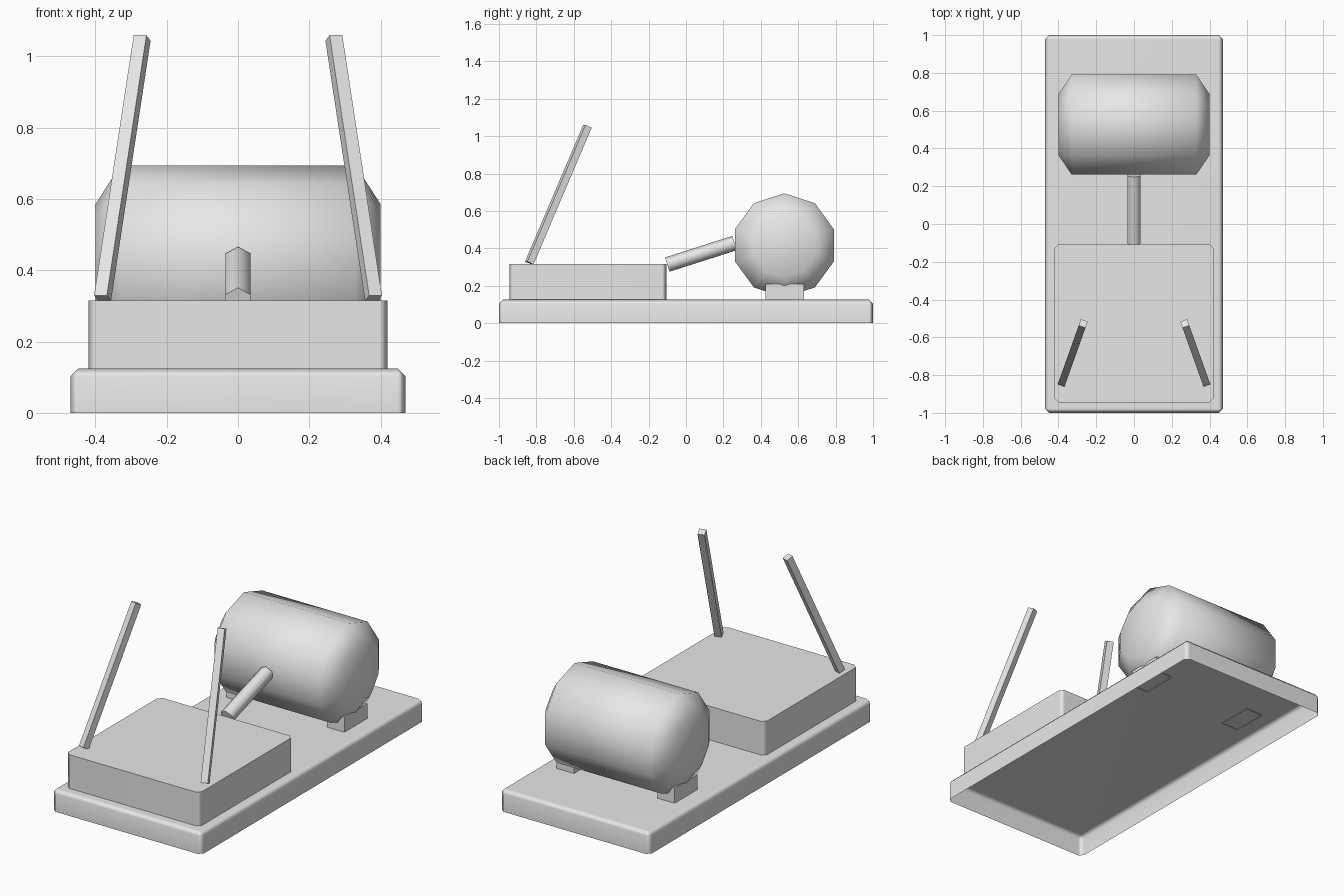
import bpy, bmesh, math
from mathutils import Vector, Matrix

if "Cube" in bpy.data.objects:
    bpy.data.objects.remove(bpy.data.objects["Cube"])

grey = bpy.data.materials.new("light_grey")
grey.diffuse_color = (0.8, 0.8, 0.8, 1)
grey.use_nodes = True
grey.node_tree.nodes["Principled BSDF"].inputs["Base Color"].default_value = grey.diffuse_color


def finish(name, bm, smooth=None):
    me = bpy.data.meshes.new(name)
    bm.to_mesh(me)
    bm.free()
    me.materials.append(grey)
    ob = bpy.data.objects.new(name, me)
    bpy.context.collection.objects.link(ob)
    if smooth is not None:
        bpy.ops.object.select_all(action='DESELECT')
        ob.select_set(True)
        bpy.context.view_layer.objects.active = ob
        bpy.ops.object.shade_smooth_by_angle(angle=math.radians(smooth))
    return ob


def block(name, lo, hi, bevel=0, bevel_top=False):
    """Box between two corners, open underneath, with optional chamfered edges."""
    lo, hi = Vector(lo), Vector(hi)
    bm = bmesh.new()
    bmesh.ops.create_cube(bm, size=1, matrix=Matrix.Translation((lo + hi) / 2)
                          @ Matrix.Diagonal((*(hi - lo), 1)))
    bottom = [f for f in bm.faces if f.normal.z < -0.9]
    bmesh.ops.delete(bm, geom=bottom, context='FACES_ONLY')
    if bevel:
        def chosen(e):
            a, b = (v.co.z for v in e.verts)
            return abs(a - b) > 1e-4 or (bevel_top and a > lo.z + 1e-4)
        bmesh.ops.bevel(bm, geom=[e for e in bm.edges if chosen(e)],
                        offset=bevel, segments=1, affect='EDGES')
    ob = finish(name, bm, 60 if bevel else None)
    if bevel:
        wn = ob.modifiers.new("weighted", 'WEIGHTED_NORMAL')
        wn.keep_sharp = True
    return ob


# Base slab and raised deck
block("base", (-0.47, -1, 0), (0.47, 1, 0.125), 0.022, True)
block("deck", (-0.42, -0.945, 0.125), (0.42, -0.105, 0.316), 0.022)

# Ten-sided tank with tapered ends
bm = bmesh.new()
rings = []
for x, r in ((-0.4, 0.17), (-0.33, 0.278), (0.33, 0.278), (0.4, 0.17)):
    rings.append([bm.verts.new((x, 0.526 + r * math.sin(i * math.tau / 10),
                                0.416 + r * math.cos(i * math.tau / 10)))
                  for i in range(10)])
for a, b in zip(rings, rings[1:]):
    for i in range(10):
        j = (i + 1) % 10
        bm.faces.new((a[i], a[j], b[j], b[i]))
bm.faces.new(rings[0])
bm.faces.new(rings[-1])
bmesh.ops.recalc_face_normals(bm, faces=bm.faces)
finish("tank", bm, 80)

# Tank supports
for side, x in (("left", -0.37), ("right", 0.262)):
    block(side + "_support", (x, 0.425, 0.12), (x + 0.108, 0.63, 0.21))

# Hexagonal pipe from tank to deck
a, b = Vector((0, -0.1, 0.313)), Vector((0, 0.26, 0.428))
d = b - a
bm = bmesh.new()
bmesh.ops.create_cone(bm, cap_ends=True, segments=6, radius1=0.04, radius2=0.04,
                      depth=d.length)
bmesh.ops.transform(bm, verts=bm.verts, matrix=Matrix.Translation((a + b) / 2)
                    @ d.to_track_quat('Z', 'Y').to_matrix().to_4x4())
finish("pipe", bm, 65)

# Leaning posts
for side, s in (("left", -1), ("right", 1)):
    a, b = Vector((s * 0.38, -0.838, 0.322)), Vector((s * 0.269, -0.527, 1.052))
    d = b - a
    bm = bmesh.new()
    bmesh.ops.create_cube(bm, size=1, matrix=Matrix.Translation((a + b) / 2)
                          @ d.to_track_quat('Z', 'Y').to_matrix().to_4x4()
                          @ Matrix.Diagonal((0.038, 0.038, d.length, 1)))
    finish(side + "_post", bm)
